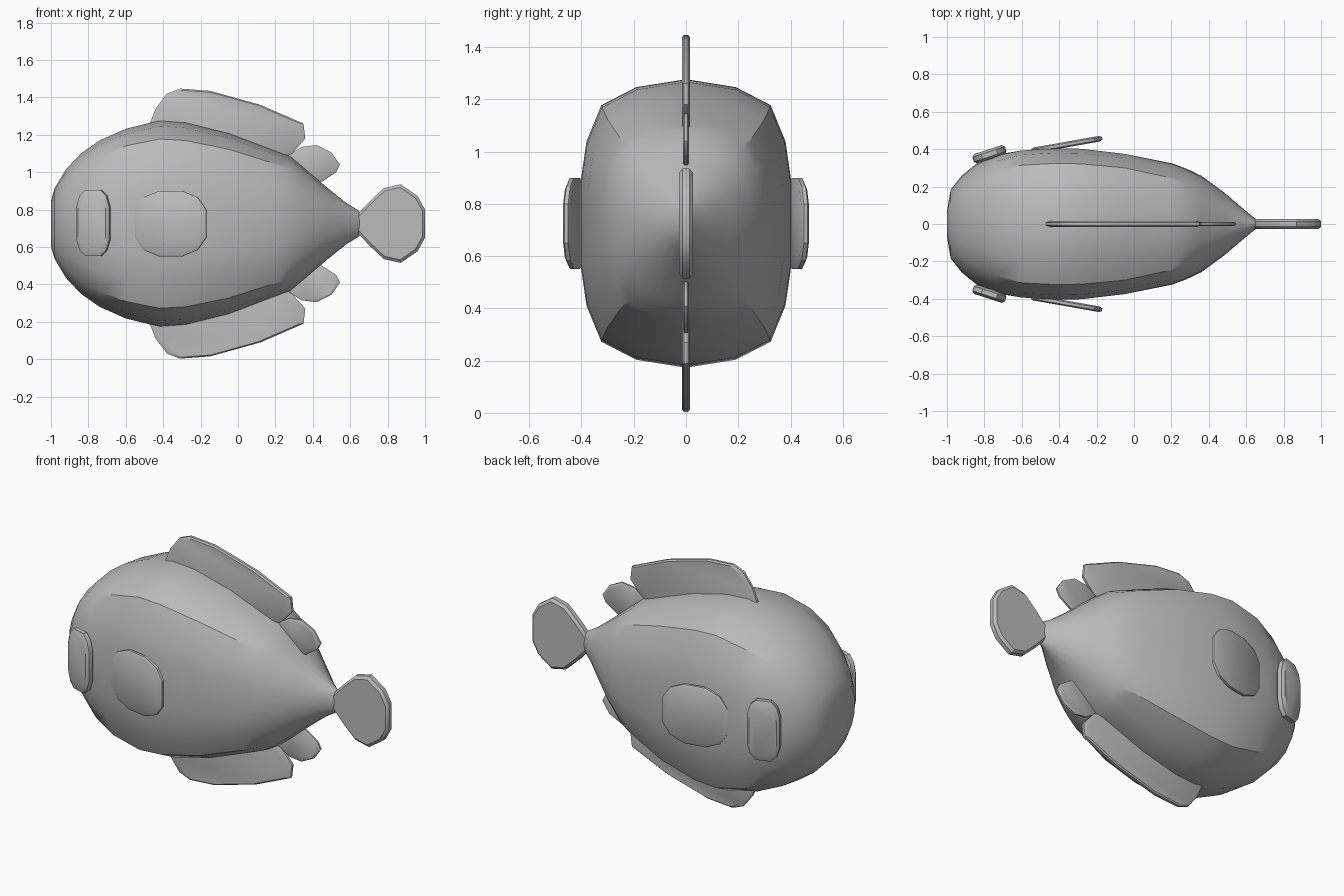
import bpy, bmesh, math
from mathutils import Matrix, Vector

if "Cube" in bpy.data.objects:
    bpy.data.objects.remove(bpy.data.objects["Cube"])

MID = 0.725  # height of the body's long axis

grey = bpy.data.materials.new("plain grey")
grey.use_nodes = True
COL = (0.5, 0.5, 0.5, 1)
grey.diffuse_color = COL
grey.node_tree.nodes["Principled BSDF"].inputs["Base Color"].default_value = COL


def loft(name, rings, angle=30):
    """Skin a list of closed rings, cap both ends and shade smooth by angle."""
    bm = bmesh.new()
    loops = [[bm.verts.new(p) for p in ring] for ring in rings]
    n = len(loops[0])
    for a, b in zip(loops, loops[1:]):
        for i in range(n):
            j = (i + 1) % n
            bm.faces.new((a[i], a[j], b[j], b[i]))
    bm.faces.new(loops[0])
    bm.faces.new(loops[-1])
    bmesh.ops.recalc_face_normals(bm, faces=bm.faces)
    mesh = bpy.data.meshes.new(name)
    bm.to_mesh(mesh)
    bm.free()
    mesh.materials.append(grey)
    ob = bpy.data.objects.new(name, mesh)
    bpy.context.collection.objects.link(ob)
    bpy.ops.object.select_all(action='DESELECT')
    ob.select_set(True)
    bpy.context.view_layer.objects.active = ob
    bpy.ops.object.shade_smooth_by_angle(angle=math.radians(angle))
    return ob


def plate(name, outline, half, inset=0.9, matrix=Matrix()):
    """Upright bevelled plate from an x, z outline, thick along y."""
    cx = sum(p[0] for p in outline) / len(outline)
    cz = sum(p[1] for p in outline) / len(outline)
    rings = []
    for s, y in ((inset, -half), (1, -half * .5), (1, half * .5), (inset, half)):
        rings.append([matrix @ Vector((cx + (x - cx) * s, y, cz + (z - cz) * s))
                      for x, z in outline])
    return loft(name, rings)


# Body: x, half width, half height, boxiness of the cross-section
stations = [
    (-1.0, .07, .12, .2), (-.98, .185, .19, .3), (-.92, .26, .29, .4),
    (-.84, .325, .375, .55), (-.74, .37, .445, .75), (-.6, .393, .507, 1),
    (-.42, .405, .552, 1), (-.28, .402, .542, 1), (-.05, .375, .485, 1),
    (.2, .325, .39, .8), (.28, .296, .36, .65), (.36, .258, .293, .5),
    (.48, .17, .19, .2), (.58, .085, .11, 0), (.64, .035, .073, 0),
    (.66, .02, .055, 0)]
boxy = [(0, 1), (.47, .945), (.8, .82), (.94, .57), (1, .27), (1, 0)]
round_ = [(math.sin(math.radians(18 * i)), math.cos(math.radians(18 * i)))
          for i in range(6)]


def section(x, w, h, f):
    q = [(r[0] + (b[0] - r[0]) * f, r[1] + (b[1] - r[1]) * f)
         for r, b in zip(round_, boxy)]
    half = q + [(y, -z) for y, z in q[-2::-1]]
    full = half + [(-y, z) for y, z in half[-2:0:-1]]
    return [(x, y * w, MID + z * h) for y, z in full]


loft("body", [section(*s) for s in stations])

# Long and short fins, repeated above and below the body
long_fin = [(-.48, 1.24), (-.44, 1.34), (-.38, 1.42), (-.31, 1.447),
            (-.15, 1.435), (.12, 1.36), (.35, 1.26), (.36, 1.18),
            (.29, 1.10), (.2, 1.06), (-.15, 1.16)]
short_fin = [(.27, 1.09), (.34, 1.135), (.42, 1.145), (.5, 1.105),
             (.545, 1.04), (.525, 1.0), (.45, .95), (.36, .93)]
for side in ("upper", "lower"):
    flip = (lambda z: z) if side == "upper" else (lambda z: 2 * MID - z)
    plate(side + "_long_fin", [(x, flip(z)) for x, z in long_fin], .015, .95)
    plate(side + "_short_fin", [(x, flip(z)) for x, z in short_fin], .011, .9)

# Tail fin
top = [(.63, .765), (.7, .84), (.78, .915), (.87, .935), (.96, .873), (1.0, .8)]
tail = top + [(x, 2 * MID - z) for x, z in reversed(top)]
plate("tail_fin", tail, .027, .92)


def rounded_box(w, h, c, d):
    """Box outline with two-step corners, centred on the origin."""
    q = [(w, h - d), (w - c * .35, h - d * .35), (w - c, h)]
    r = q + [(-x, z) for x, z in reversed(q)]
    return r + [(-x, -z) for x, z in r]


# Eyes and side fins, one pair each
for side, s in (("left", 1), ("right", -1)):
    turn = Matrix.Translation((-.773, s * .373, .728)) @ Matrix.Rotation(s * math.radians(18), 4, 'Z')
    plate(side + "_eye", rounded_box(.092, .177, .05, .09), .026, .84, turn)
    turn = Matrix.Translation((-.36, s * .425, .725)) @ Matrix.Rotation(s * math.radians(10), 4, 'Z')
    plate(side + "_side_fin", rounded_box(.193, .175, .13, .1), .015, .93, turn)
